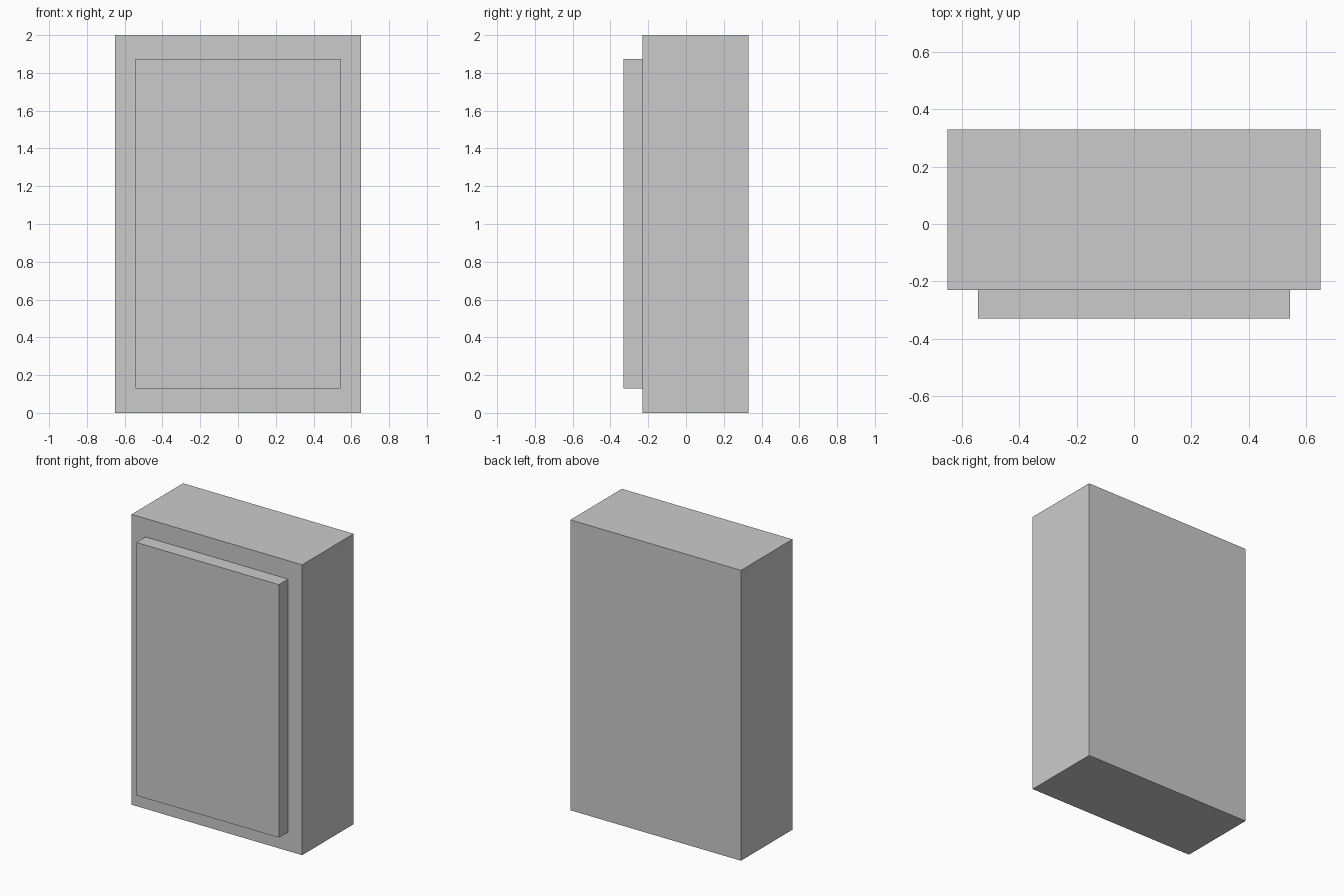
import bpy

if "Cube" in bpy.data.objects:
    bpy.data.objects.remove(bpy.data.objects["Cube"])


def box(name, x, y, z):
    """Axis-aligned box from (min, max) ranges."""
    bpy.ops.mesh.primitive_cube_add(size=1)
    obj = bpy.context.object
    obj.name = name
    ranges = (x, y, z)
    centre = [(a + b) / 2 for a, b in ranges]
    size = [b - a for a, b in ranges]
    for v in obj.data.vertices:
        v.co = [c + s * k for c, s, k in zip(centre, size, v.co)]
    return obj


# Main cabinet block
box("cabinet_body", (-0.65, 0.65), (-0.23, 0.33), (0, 2))

# Raised panel on the front face
box("front_panel", (-0.543, 0.543), (-0.33, -0.23), (0.13, 1.873))
